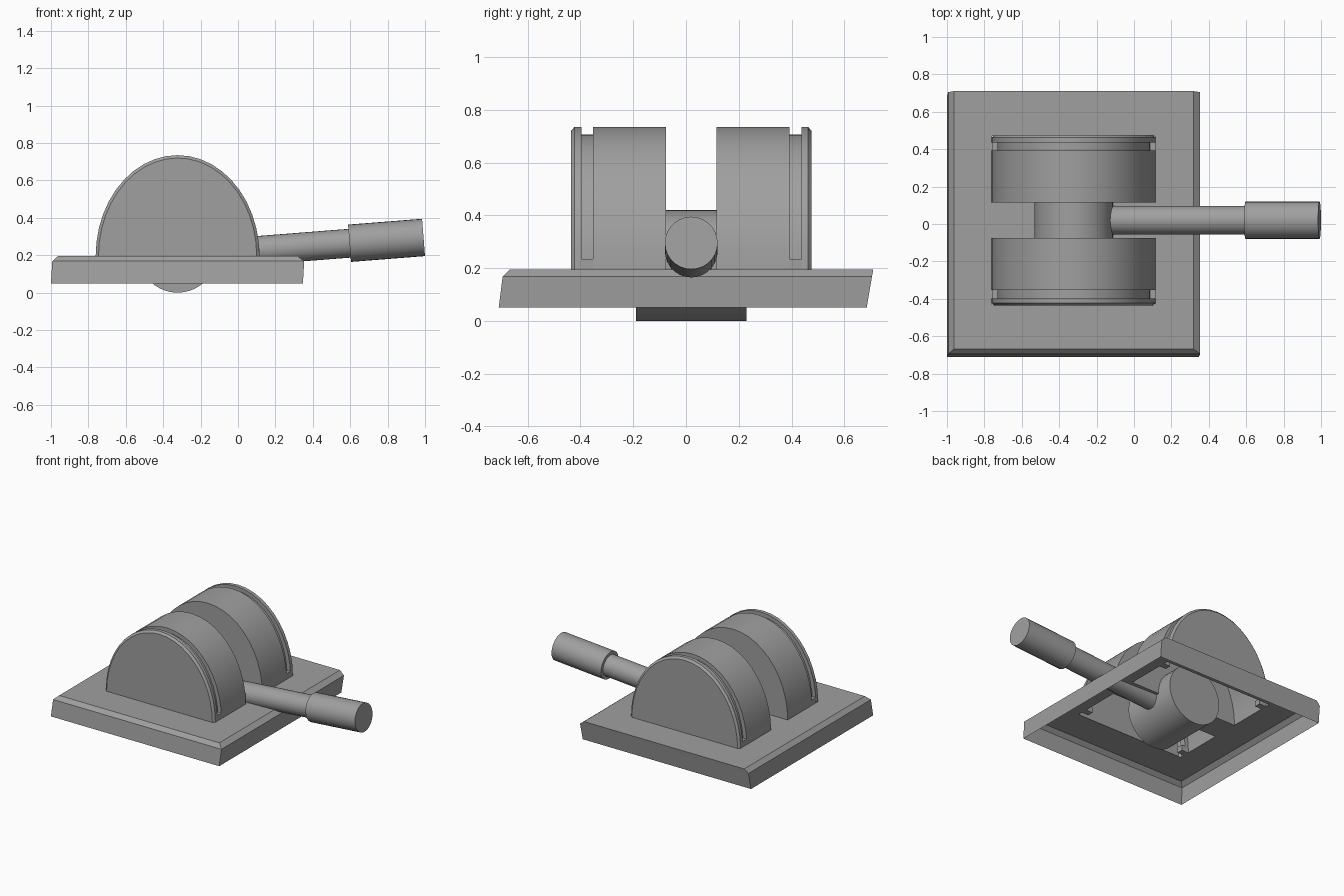
import bpy, bmesh, math
from mathutils import Vector

if "Cube" in bpy.data.objects:
    bpy.data.objects.remove(bpy.data.objects["Cube"])

CX, CY, TOP = -0.323, 0.02, 0.195   # drum axis, centre plane, plate top

dark_grey = bpy.data.materials.new("dark_grey")
dark_grey.diffuse_color = (0.35, 0.35, 0.35, 1)
dark_grey.use_nodes = True
dark_grey.node_tree.nodes["Principled BSDF"].inputs["Base Color"].default_value = dark_grey.diffuse_color


def finish(bm, name, smooth=True):
    bmesh.ops.remove_doubles(bm, verts=bm.verts, dist=1e-5)
    bmesh.ops.recalc_face_normals(bm, faces=bm.faces)
    me = bpy.data.meshes.new(name)
    bm.to_mesh(me)
    bm.free()
    me.materials.append(dark_grey)
    ob = bpy.data.objects.new(name, me)
    bpy.context.collection.objects.link(ob)
    if smooth:
        bpy.ops.object.select_all(action='DESELECT')
        ob.select_set(True)
        bpy.context.view_layer.objects.active = ob
        bpy.ops.object.shade_smooth_by_angle(angle=math.radians(30))
    return ob


def bridge(bm, rings, closed):
    for a, b in zip(rings, rings[1:]):
        n = len(a)
        for i in range(n if closed else n - 1):
            j = (i + 1) % n
            bm.faces.new((a[i], a[j], b[j], b[i]))


def rod(name, start, end, profile, sides=32):
    """Capped turned part; profile is a list of (distance, radius)."""
    start, axis = Vector(start), (Vector(end) - Vector(start)).normalized()
    v = axis.cross(Vector((0, 0, 1))).normalized()
    u = v.cross(axis)
    bm = bmesh.new()
    rings = []
    for d, r in profile:
        rings.append([bm.verts.new(start + axis * d + r * (
            u * math.cos(math.tau * i / sides) + v * math.sin(math.tau * i / sides)))
            for i in range(sides)])
    bridge(bm, rings, True)
    bm.faces.new(rings[0])
    bm.faces.new(rings[-1])
    return finish(bm, name)


# Base plate: open underneath, slightly skewed skirt with a bevelled edge
bm = bmesh.new()
levels = [(-1.0, 0.347, -0.71, 0.685, 0.05),
          (-0.993, 0.354, -0.695, 0.705, 0.168),
          (-0.963, 0.319, -0.668, 0.71, TOP)]
bridge(bm, [[bm.verts.new(p) for p in ((x0, y0, z), (x1, y0, z), (x1, y1, z), (x0, y1, z))]
            for x0, x1, y0, y1, z in levels], True)
# top sheet with an opening under each drum
xs = [-0.963, CX - 0.435, CX + 0.435, 0.319]
ys = [-0.668, CY - 0.45, CY - 0.097, CY + 0.097, CY + 0.45, 0.71]
for i in range(3):
    for j in range(5):
        if i == 1 and j in (1, 3):
            continue
        bm.faces.new([bm.verts.new((x, y, TOP)) for x, y in (
            (xs[i], ys[j]), (xs[i + 1], ys[j]), (xs[i + 1], ys[j + 1]), (xs[i], ys[j + 1]))])
finish(bm, "base_plate", smooth=False)

# Drums: hollow half-elliptical housings with a groove and bevelled outer rim
# (distance from centre plane, inset)
section = [(0.095, 0), (0.373, 0), (0.373, 0.028), (0.417, 0.028),
           (0.417, 0), (0.443, 0), (0.456, 0.015)]
SEG = 22
for side, label in ((-1, "front"), (1, "back")):
    bm = bmesh.new()
    rings = []
    for d, inset in section:
        rings.append([bm.verts.new((CX + (0.438 - inset) * math.cos(math.pi * i / SEG),
                                    CY + side * d,
                                    TOP + (0.54 - inset) * math.sin(math.pi * i / SEG)))
                      for i in range(SEG + 1)])
    bridge(bm, rings, False)
    bm.faces.new(rings[0])
    bm.faces.new(rings[-1])
    finish(bm, label + "_drum")

    # Small stops filling the bottom of each groove
    for sx, end in ((-1, "left"), (1, "right")):
        bm = bmesh.new()
        bmesh.ops.create_cube(bm, size=1)
        for v in bm.verts:
            v.co = (CX + sx * 0.409 + v.co.x * 0.056,
                    CY + side * 0.395 + v.co.y * 0.044,
                    TOP + 0.02 + v.co.z * 0.04)
        finish(bm, f"{label}_{end}_groove_stop", smooth=False)

# Pivot hub and tilted lever with grip
rod("pivot_hub", (CX, CY - 0.21, 0.21), (CX, CY + 0.21, 0.21), [(0, 0.21), (0.42, 0.21)], 40)
rod("lever", (CX, CY, 0.192), (0.991, CY, 0.295),
    [(0.1, 0.077), (0.922, 0.077), (0.922, 0.1), (1.319, 0.1)], 28)
